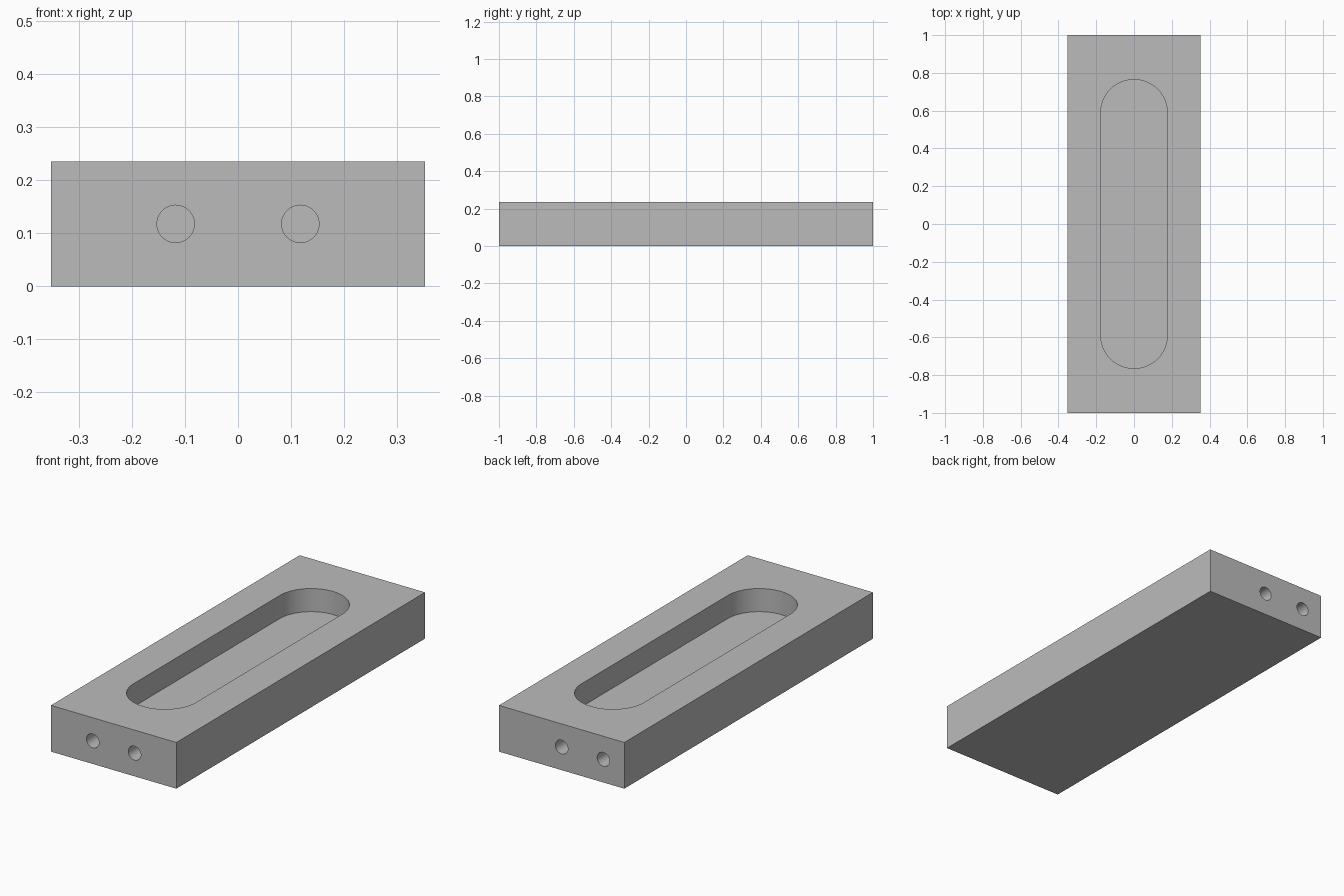
import bpy, bmesh
from math import pi, cos, sin
from mathutils import Matrix

default = bpy.data.objects.get("Cube")
if default:
    bpy.data.objects.remove(default, do_unlink=True)

U = 2 / 17                                  # design module
WIDTH, LENGTH, HEIGHT = 6 * U, 17 * U, 2 * U
SLOT_R, SLOT_HALF, SLOT_DEPTH = 1.5 * U, 6.5 * U, U
HOLE_R, HOLE_DEPTH = 0.3 * U, U
OVER = 0.05                                 # cutters poke out of the block

grey = bpy.data.materials.new("mid grey")
grey.use_nodes = True
colour = (0.5, 0.5, 0.5, 1)
grey.diffuse_color = colour
grey.node_tree.nodes["Principled BSDF"].inputs["Base Color"].default_value = colour


def make_object(name, bm):
    bmesh.ops.recalc_face_normals(bm, faces=bm.faces)
    mesh = bpy.data.meshes.new(name)
    bm.to_mesh(mesh)
    bm.free()
    mesh.materials.append(grey)
    obj = bpy.data.objects.new(name, mesh)
    bpy.context.collection.objects.link(obj)
    return obj


def prism(name, outline, depth, matrix):
    """Extrude a flat outline along its local z, then place it."""
    bm = bmesh.new()
    face = bm.faces.new([bm.verts.new((x, y, 0)) for x, y in outline])
    new = bmesh.ops.extrude_face_region(bm, geom=[face])["geom"]
    tops = [v for v in new if isinstance(v, bmesh.types.BMVert)]
    bmesh.ops.translate(bm, verts=tops, vec=(0, 0, depth))
    bm.transform(matrix)
    return make_object(name, bm)


def capsule(radius, half_straight, steps=32):
    """Round-ended outline along y; a plain circle if there is no straight."""
    points = []
    for sign in (1, -1):
        last = steps + 1 if half_straight else steps
        for i in range(last):
            a = pi * i / steps
            points.append((sign * radius * cos(a),
                           sign * (half_straight + radius * sin(a))))
    return points


# Rectangular block
bm = bmesh.new()
bmesh.ops.create_cube(bm, size=1)
bm.transform(Matrix.Translation((0, 0, HEIGHT / 2))
             @ Matrix.Diagonal((WIDTH, LENGTH, HEIGHT, 1)))
block = make_object("slotted_block", bm)

# Pocket cutter
cutters = [prism("pocket_cutter", capsule(SLOT_R, SLOT_HALF - SLOT_R),
                 SLOT_DEPTH + OVER,
                 Matrix.Translation((0, 0, HEIGHT - SLOT_DEPTH)))]

# Blind hole cutters: centred pair in front, offset pair at the back
for side, positions in ((-1, (-U, U)), (1, (-2 * U, 0))):
    for x in positions:
        place = (Matrix.Translation((x, side * (LENGTH / 2 - HOLE_DEPTH), HEIGHT / 2))
                 @ Matrix.Rotation(-side * pi / 2, 4, "X"))
        cutters.append(prism("hole_cutter", capsule(HOLE_R, 0, 24),
                             HOLE_DEPTH + OVER, place))

# Cut the block, then drop the cutters
bpy.ops.object.select_all(action="DESELECT")
bpy.context.view_layer.objects.active = block
block.select_set(True)
for cutter in cutters:
    mod = block.modifiers.new("cut", "BOOLEAN")
    mod.operation, mod.solver, mod.object = "DIFFERENCE", "EXACT", cutter
    bpy.ops.object.modifier_apply(modifier=mod.name)
    bpy.data.objects.remove(cutter, do_unlink=True)

bpy.ops.object.shade_smooth_by_angle(angle=pi / 6)
